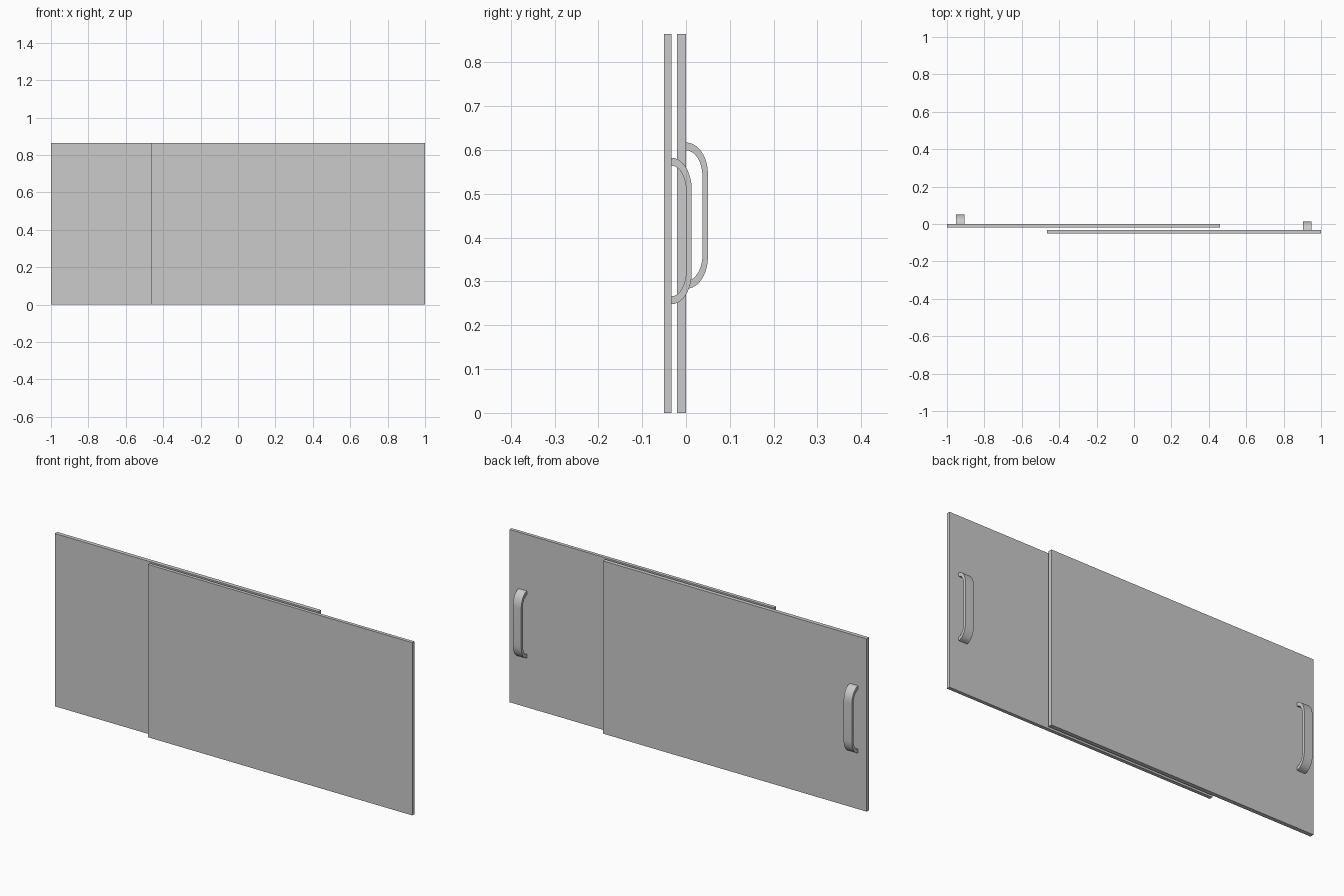
import bpy, bmesh, math

if "Cube" in bpy.data.objects:
    bpy.data.objects.remove(bpy.data.objects["Cube"])

HEIGHT = 0.864


def panel(name, x0, x1, y0, y1):
    bpy.ops.mesh.primitive_cube_add(size=1, location=((x0 + x1) / 2, (y0 + y1) / 2, HEIGHT / 2))
    ob = bpy.context.object
    ob.name = name
    ob.scale = (x1 - x0, y1 - y0, HEIGHT)
    bpy.ops.object.transform_apply(location=False, rotation=False, scale=True)
    return ob


def side_curve(depth, half, straight, steps=10):
    # Quarter ellipse at the top, straight grip, mirrored quarter ellipse below
    top = []
    for i in range(steps + 1):
        a = math.pi / 2 * i / steps
        top.append((depth * math.sin(a), straight + (half - straight) * math.cos(a)))
    return top + [(y, -z) for y, z in reversed(top)]


def handle(name, x, y, z, depth, width=0.046):
    outer = side_curve(depth, 0.167, 0.095)
    inner = side_curve(depth - 0.0125, 0.149, 0.09)
    bm = bmesh.new()
    # Rectangular section at every step along the strap
    rings = []
    for (yo, zo), (yi, zi) in zip(outer, inner):
        rings.append([bm.verts.new(p) for p in (
            (-width / 2, yo, zo), (width / 2, yo, zo),
            (width / 2, yi, zi), (-width / 2, yi, zi))])
    for a, b in zip(rings, rings[1:]):
        for i in range(4):
            j = (i + 1) % 4
            bm.faces.new((a[i], a[j], b[j], b[i]))
    bm.faces.new(rings[0])
    bm.faces.new(rings[-1])
    bmesh.ops.recalc_face_normals(bm, faces=bm.faces)
    me = bpy.data.meshes.new(name)
    bm.to_mesh(me)
    bm.free()
    ob = bpy.data.objects.new(name, me)
    ob.location = (x, y, z)
    bpy.context.collection.objects.link(ob)
    bpy.ops.object.select_all(action='DESELECT')
    ob.select_set(True)
    bpy.context.view_layer.objects.active = ob
    bpy.ops.object.shade_smooth_by_angle(angle=math.radians(30))
    return ob


# Two overlapping sliding doors
panel("rear_sliding_door", -1.0, 0.46, -0.02, 0.0)
panel("front_sliding_door", -0.464, 1.0, -0.05, -0.033)

# One bow handle on the back of each door
handle("rear_door_handle", -0.93, 0.0, 0.450, 0.05)
handle("front_door_handle", 0.926, -0.033, 0.415, 0.046)
